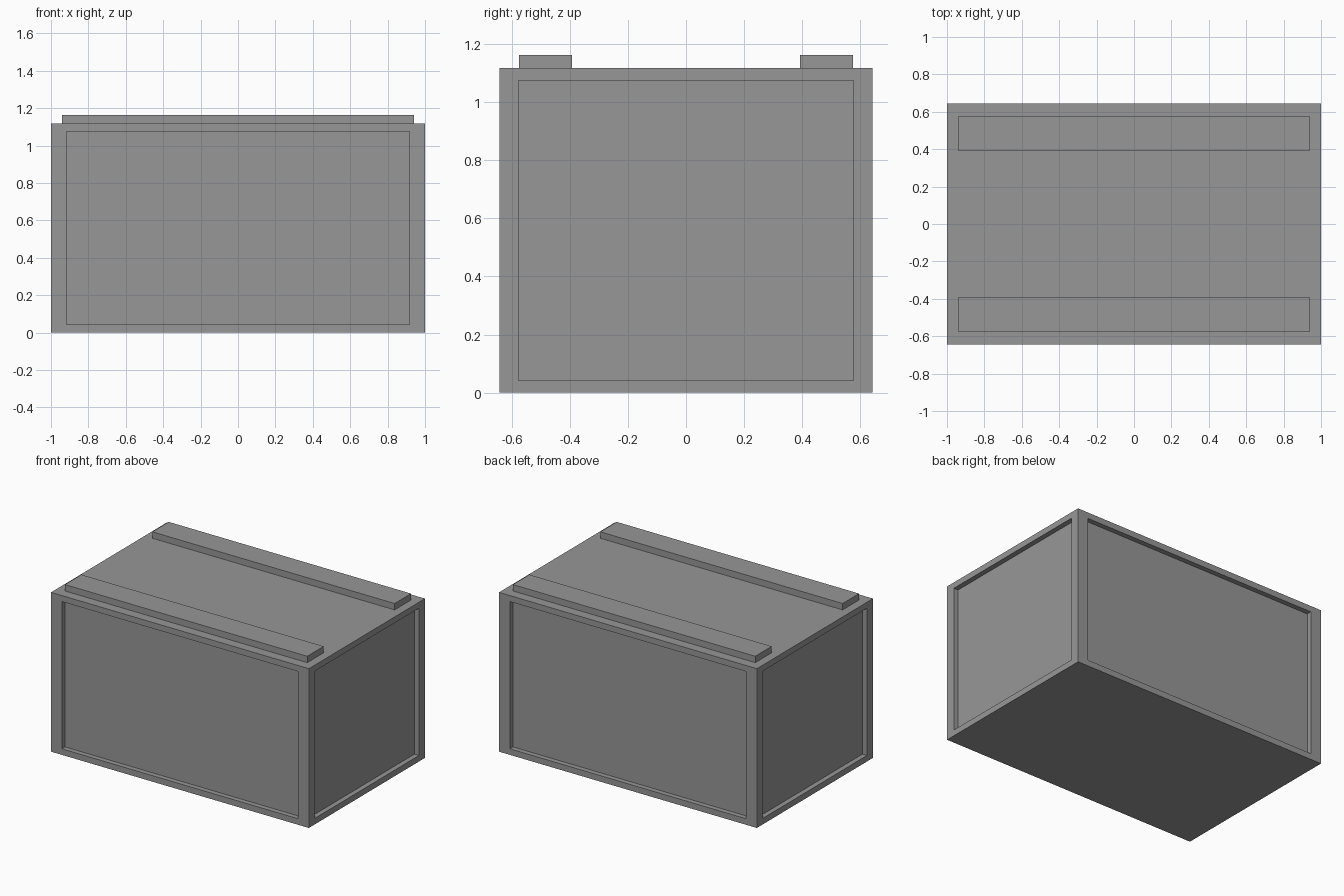
import bpy
import bmesh
from mathutils import Vector

cube = bpy.data.objects.get("Cube")
if cube:
    bpy.data.objects.remove(cube, do_unlink=True)

HALF_X, HALF_Y, HEIGHT = 1.0, 0.643, 1.117
RECESS = 0.035

grey = bpy.data.materials.new("mid_grey")
grey.use_nodes = True
colour = (0.31, 0.31, 0.31, 1)
grey.diffuse_color = colour
grey.node_tree.nodes["Principled BSDF"].inputs["Base Color"].default_value = colour


def box(bm, low, high):
    """Add an axis-aligned box between two corners."""
    low, high = Vector(low), Vector(high)
    verts = bmesh.ops.create_cube(bm, size=1)["verts"]
    bmesh.ops.scale(bm, vec=high - low, verts=verts)
    bmesh.ops.translate(bm, vec=(low + high) / 2, verts=verts)


def finish(bm, name):
    bmesh.ops.recalc_face_normals(bm, faces=bm.faces[:])
    mesh = bpy.data.meshes.new(name)
    bm.to_mesh(mesh)
    bm.free()
    mesh.materials.append(grey)
    obj = bpy.data.objects.new(name, mesh)
    bpy.context.collection.objects.link(obj)
    return obj


# Crate body: each upright side gets a framed, sunken panel
bm = bmesh.new()
box(bm, (-HALF_X, -HALF_Y, 0), (HALF_X, HALF_Y, HEIGHT))
bm.normal_update()
for face in [f for f in bm.faces if abs(f.normal.z) < 0.5]:
    normal = face.normal.copy()
    bmesh.ops.inset_individual(bm, faces=[face], thickness=0.06)
    along_x = abs(normal.y) > 0.5
    for v in face.verts:
        # Frame posts are wider than the top and bottom rails
        if along_x:
            v.co.x = 0.917 if v.co.x > 0 else -0.917
        else:
            v.co.y = 0.577 if v.co.y > 0 else -0.577
    # Sink the panel with straight walls
    panel = bmesh.ops.extrude_discrete_faces(bm, faces=[face])["faces"][0]
    bmesh.ops.translate(bm, vec=-normal * RECESS, verts=panel.verts[:])
finish(bm, "crate_body")

# Long runners on the lid, front and back
for name, side in (("front_runner", -1), ("back_runner", 1)):
    y_low, y_high = sorted((side * 0.393, side * 0.575))
    bm = bmesh.new()
    box(bm, (-0.94, y_low, HEIGHT), (0.94, y_high, 1.162))
    finish(bm, name)
